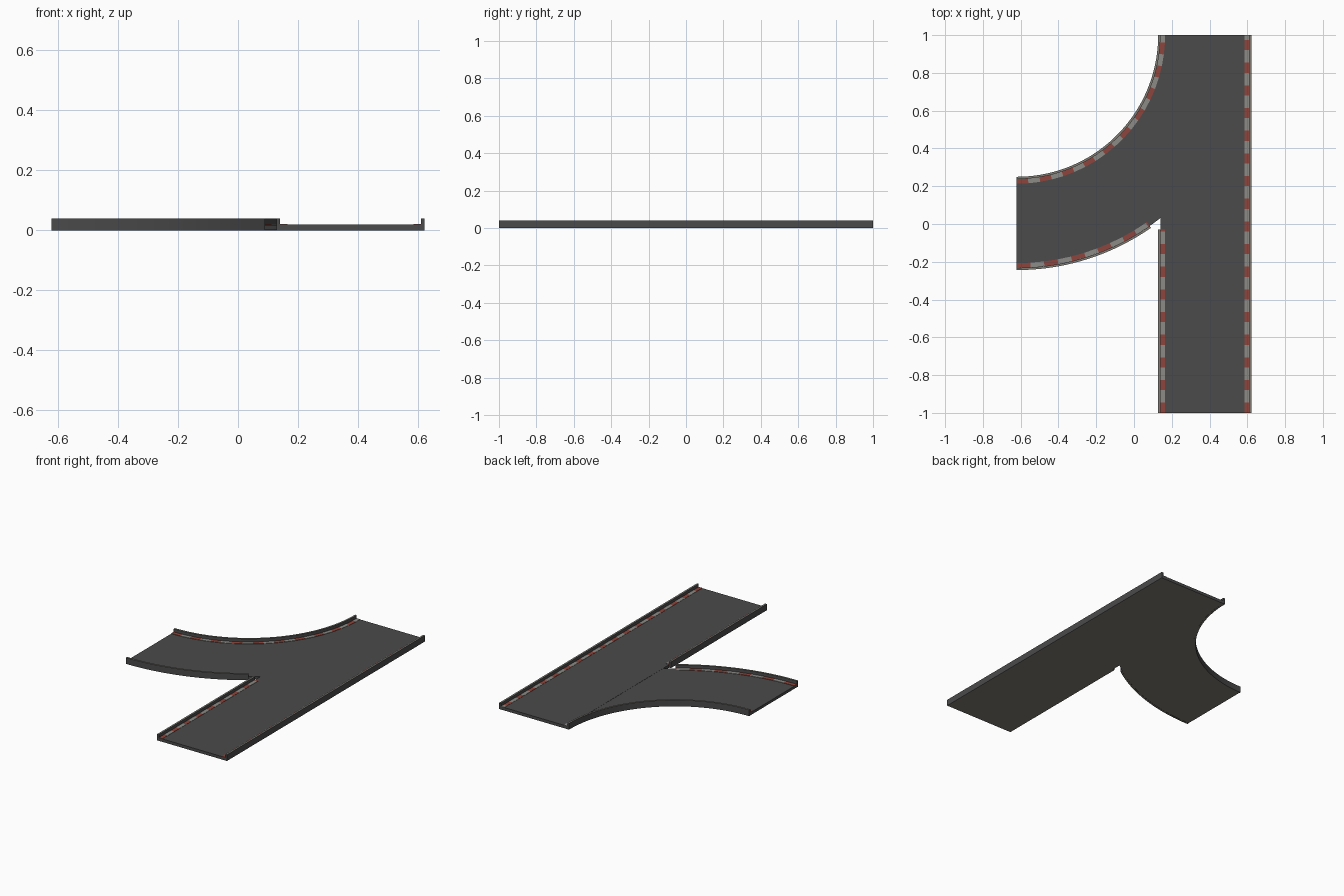
import bpy, bmesh
from math import sin, cos, radians, pi

old = bpy.data.objects.get("Cube")
if old:
    bpy.data.objects.remove(old)


def material(name, r, g, b):
    m = bpy.data.materials.new(name)
    m.use_nodes = True
    m.diffuse_color = (r, g, b, 1)
    m.node_tree.nodes["Principled BSDF"].inputs["Base Color"].default_value = (r, g, b, 1)
    return m


ASPHALT = material("dark asphalt", 0.07, 0.07, 0.07)
CONCRETE = material("warm concrete", 0.21, 0.195, 0.17)
RED = material("kerb red", 0.27, 0.06, 0.045)
GREY = material("kerb grey", 0.27, 0.26, 0.24)

HALF = 0.622          # half of the overall width
OUTER_R = 2 * HALF    # outer radius of the branch, centred on (-HALF, 1)
INNER_R = 0.75
WALL = 0.012
KERB = 0.025
DECK_Z, WALL_Z = 0.019, 0.04
FORK = radians(34.9)  # where the outer branch wall stops
LEFT = INNER_R - HALF


def straight(offset, t):
    return offset, t


def arc(radius, t):
    return -HALF + radius * sin(t), 1 - radius * cos(t)


def strip(name, path, a, b, stops, z0, z1, colour, smooth=False):
    """Solid band between offsets a and b; colour(i, normal) picks each face's material."""
    bm = bmesh.new()
    rings = []
    for t in stops:
        (ax, ay), (bx, by) = path(a, t), path(b, t)
        corners = ((ax, ay, z0), (bx, by, z0), (bx, by, z1), (ax, ay, z1))
        rings.append([bm.verts.new(c) for c in corners])
    segment = {}
    for i, (p, q) in enumerate(zip(rings, rings[1:])):
        for k in range(4):
            j = (k + 1) % 4
            segment[bm.faces.new((p[k], p[j], q[j], q[k]))] = i
    segment[bm.faces.new(rings[0])] = 0
    segment[bm.faces.new(rings[-1])] = len(stops) - 2
    bmesh.ops.recalc_face_normals(bm, faces=bm.faces[:])
    mesh = bpy.data.meshes.new(name)
    for face, i in segment.items():
        m = colour(i, face.normal)
        if m.name not in mesh.materials:
            mesh.materials.append(m)
        face.material_index = mesh.materials.find(m.name)
    bm.to_mesh(mesh)
    bm.free()
    obj = bpy.data.objects.new(name, mesh)
    bpy.context.collection.objects.link(obj)
    if smooth:
        bpy.ops.object.select_all(action="DESELECT")
        obj.select_set(True)
        bpy.context.view_layer.objects.active = obj
        bpy.ops.object.shade_smooth_by_angle(angle=radians(30))


# Colour rules: concrete underside, concrete wall caps, alternating kerb blocks
def deck_colour(i, normal):
    return CONCRETE if normal.z < -0.5 else ASPHALT


def wall_colour(i, normal):
    return CONCRETE if abs(normal.z) > 0.5 else ASPHALT


def kerb_colour(i, normal):
    return GREY if i % 2 else RED


def even(t0, t1, n):
    return [t0 + (t1 - t0) * i / n for i in range(n + 1)]


def dashes(t0, t1, period, red_share):
    """Stops for alternating red and grey kerb blocks."""
    stops, t, red = [t0], t0, True
    while t < t1 - 1e-4:
        t = min(t1, t + period * (red_share if red else 1 - red_share))
        stops.append(t)
        red = not red
    return stops


def edge(name, path, outside, inward, t0, t1, n, period, share):
    """Raised wall on the rim plus the painted kerb beside it."""
    inside = outside + inward * WALL
    strip(name + "_wall", path, outside, inside, even(t0, t1, n), 0, WALL_Z, wall_colour, n > 1)
    strip(name + "_kerb", path, inside, inside + inward * KERB,
          dashes(t0, t1, period, share), DECK_Z - 0.002, DECK_Z + 0.0015, kerb_colour)


# Road decks, the branch a hair lower so the tops do not coincide
strip("main_road", straight, LEFT + WALL, HALF - WALL, [-1, 1], 0, DECK_Z, deck_colour)
strip("branch_road", arc, INNER_R + WALL, OUTER_R - WALL, even(0, pi / 2, 48),
      0.001, DECK_Z - 0.001, deck_colour, True)

# Walls and kerbs of the straight road
edge("right_side", straight, HALF, -1, -1, 1, 1, 0.12, 0.45)
edge("left_side", straight, LEFT, 1, -1, -0.03, 1, 0.12, 0.45)

# Walls and kerbs of the curved branch
edge("branch_inner", arc, INNER_R, 1, 0, pi / 2, 48, 0.12 / INNER_R, 0.5)
edge("branch_outer", arc, OUTER_R, -1, 0, FORK, 20, 0.15 / OUTER_R, 0.5)
